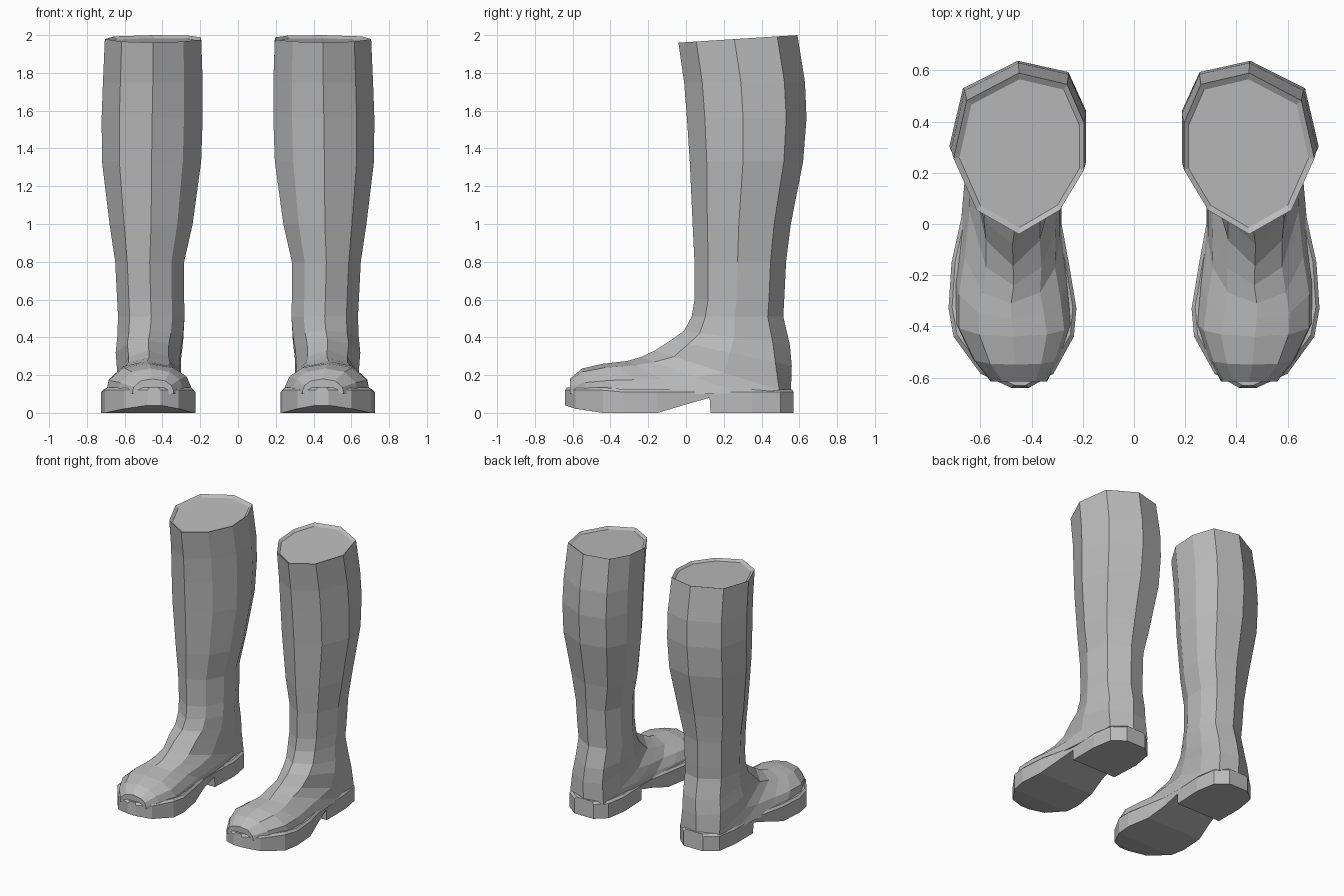
import bpy
import bmesh
from mathutils import Vector

if "Cube" in bpy.data.objects:
    bpy.data.objects.remove(bpy.data.objects["Cube"], do_unlink=True)

# One grey for everything
grey = bpy.data.materials.new("mid_grey")
grey.use_nodes = True
colour = (0.5, 0.5, 0.5, 1)
grey.diffuse_color = colour
grey.node_tree.nodes["Principled BSDF"].inputs["Base Color"].default_value = colour


def loft(name, rings):
    """Skin closed rings of equal length, cap both ends and mirror to the other foot."""
    bm = bmesh.new()
    rows = [[bm.verts.new(point) for point in ring] for ring in rings]
    count = len(rows[0])
    for lower, upper in zip(rows, rows[1:]):
        for i in range(count):
            j = (i + 1) % count
            bm.faces.new((lower[i], lower[j], upper[j], upper[i]))
    bm.faces.new(rows[0])
    bm.faces.new(rows[-1])
    bmesh.ops.recalc_face_normals(bm, faces=bm.faces[:])
    mesh = bpy.data.meshes.new(name)
    bm.to_mesh(mesh)
    bm.free()
    mesh.materials.append(grey)
    obj = bpy.data.objects.new(name, mesh)
    bpy.context.collection.objects.link(obj)
    mirror = obj.modifiers.new("other_foot", "MIRROR")
    mirror.use_axis[0] = True
    return obj


# Ring shapes: (fraction from front to back, signed fraction of half width)
SHAFT_SHAPE = [(0, 0), (.15, .65), (.47, 1), (.83, .8), (1, 0),
               (.93, -.74), (.69, -1), (.4, -1), (.15, -.63)]
FOOT_SHAPE = [(0, 0), (.13, .58), (.55, .93), (1, 1), (1, 0),
              (1, -1), (.75, -.98), (.42, -.88), (.13, -.58)]


def boot_ring(front, back, inner, outer, blend):
    """Ring in the tilted plane through front and back (y, z) points."""
    middle, half = (inner + outer) / 2, (outer - inner) / 2
    points = []
    for (t0, w0), (t1, w1) in zip(SHAFT_SHAPE, FOOT_SHAPE):
        t = t0 + (t1 - t0) * blend
        w = w0 + (w1 - w0) * blend
        y = front[0] + (back[0] - front[0]) * t
        z = front[1] + (back[1] - front[1]) * t
        points.append(Vector((middle + half * w, y, z)))
    return points


# Shaft: height, front y, back y, inner x, outer x
SHAFT = [
    (1.75, -.01, .63, .187, .715),
    (1.56, .005, .638, .187, .722),
    (1.33, .02, .62, .195, .72),
    (1, .035, .555, .24, .68),
    (.8, .045, .53, .285, .65),
    (.6, .045, .52, .285, .64),
    (.51, .03, .515, .283, .635),
]

# Instep to toe: front point, back point, inner x, outer x, blend to foot shape
FOOT = [
    ((-.01, .435), (.55, .36), .29, .64, .05),
    ((-.08, .385), (.56, .25), .3, .65, .2),
    ((-.165, .33), (.555, .1), .3, .645, .5),
    ((-.24, .295), (.3, .1), .285, .655, .9),
    ((-.31, .275), (.02, .1), .285, .675, 1),
    ((-.37, .268), (-.2, .1), .26, .7, 1),
    ((-.44, .26), (-.38, .1), .245, .7, 1),
    ((-.55, .235), (-.52, .1), .29, .635, 1),
    ((-.615, .18), (-.615, .1), .34, .56, 1),
]

# Boot upper with a shallow recessed opening
rim = boot_ring((-.04, 1.96), (.59, 2), .195, .705, 0)
centre = sum(rim, Vector()) / len(rim)
recess = [centre.lerp(p, .92) - Vector((0, 0, .015)) for p in rim]
upper = [recess, rim]
upper += [boot_ring((yf, z), (yb, z), xi, xo, 0) for z, yf, yb, xi, xo in SHAFT]
upper += [boot_ring(*row) for row in FOOT]
loft("boot_uppers", upper)

# Sole with raised arch and heel block: y, inner x, outer x, bottom height
SOLE = [
    (-.64, .41, .48, .04),
    (-.585, .315, .6, .022),
    (-.44, .235, .705, 0),
    (-.33, .225, .725, 0),
    (-.15, .255, .713, 0),
    (0, .283, .68, .045),
    (.125, .285, .655, .08),
    (.13, .285, .655, 0),
    (.35, .275, .655, 0),
    (.5, .3, .63, 0),
    (.57, .38, .54, 0),
]


def sole_section(y, inner, outer, bottom):
    """Cross-section of the sole with a stepped-in welt on top."""
    edge = .11 if y > -.4 else .12
    welt, step = edge + .015, .014
    return [(inner, y, bottom), (inner, y, edge), (inner + step, y * .985, welt),
            (outer - step, y * .985, welt), (outer, y, edge), (outer, y, bottom)]


loft("boot_soles", [sole_section(*row) for row in SOLE])
